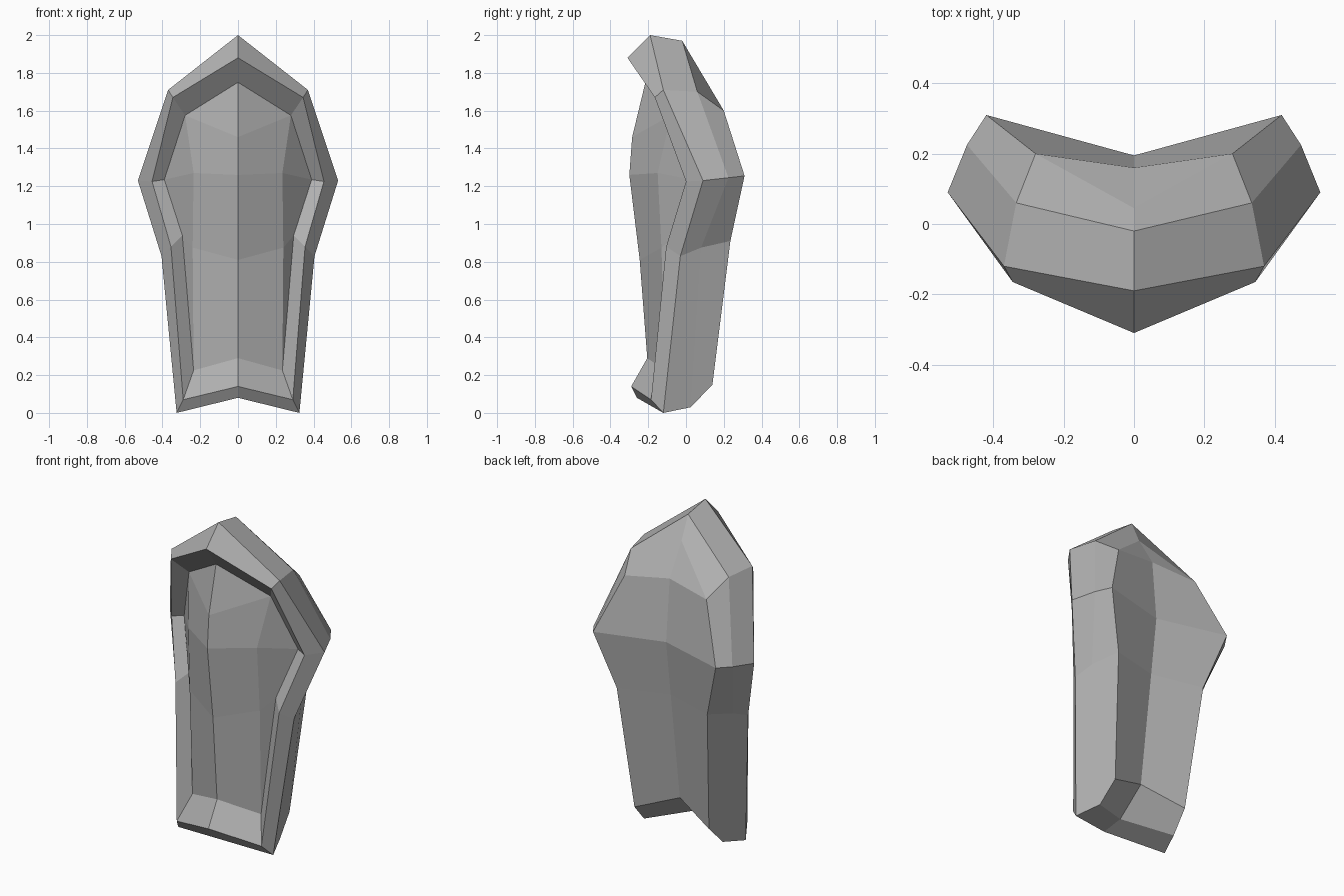
import bpy
import bmesh

# Remove only the default cube
default_cube = bpy.data.objects.get("Cube")
if default_cube:
    bpy.data.objects.remove(default_cube, do_unlink=True)


def make_material(name, colour):
    material = bpy.data.materials.new(name)
    material.use_nodes = True
    material.diffuse_color = colour
    shader = material.node_tree.nodes["Principled BSDF"]
    shader.inputs["Base Color"].default_value = colour
    return material


# Half contours of the guard, each running from top centre,
# around the flared side, down to bottom centre
recess_edge = [(0, -.215, 1.75), (.28, -.08, 1.575), (.39, .03, 1.235),
               (.295, -.05, .94), (.235, -.11, .225), (0, -.205, .29)]
front_ridge = [(0, -.31, 1.88), (.345, -.165, 1.67), (.455, 0, 1.225),
               (.355, -.105, .88), (.29, -.185, .07), (0, -.29, .14)]
outer_rim = [(0, -.19, 2), (.37, -.12, 1.71), (.53, .09, 1.23),
             (.405, -.03, .83), (.325, -.12, 0), (0, -.26, .08)]
side_rim = [(0, -.02, 1.97), (.335, .06, 1.7), (.475, .225, 1.245),
            (.375, .08, .875), (.27, .025, .03), (0, -.12, .1)]
back_edge = [(0, .045, 1.83), (.28, .2, 1.6), (.42, .31, 1.255),
             (.31, .235, .91), (.255, .14, .15), (0, .06, .245)]

# Centre spines of the two panels, and the shoulder points of the front one
front_spine = [(0, -.285, 1.46), (0, -.3, 1.26), (0, -.245, .81)]
front_shoulder = [(.235, -.15, 1.27), (.24, -.13, .875)]
back_spine = [(0, .16, 1.64), (0, .195, 1.26), (0, .15, .92)]


def build_half(bm, side):
    """Add one half of the guard; side is +1 or -1 along x."""
    def add(points):
        return [bm.verts.new((side * x, y, z)) for x, y, z in points]

    contours = (recess_edge, front_ridge, outer_rim, side_rim, back_edge)
    rings = [add(contour) for contour in contours]

    # Rim bands between neighbouring contours
    for ring, following in zip(rings, rings[1:]):
        for i in range(len(ring) - 1):
            bm.faces.new((ring[i], ring[i + 1], following[i + 1], following[i]))

    # Bulging front panel inside the recess
    top, brow, flare, waist, corner, foot = rings[0]
    upper, middle, lower = add(front_spine)
    chest, shin = add(front_shoulder)
    for face in ((top, brow, upper),
                 (brow, chest, middle, upper),
                 (brow, flare, chest),
                 (flare, waist, shin, chest),
                 (chest, shin, lower, middle),
                 (waist, corner, shin),
                 (shin, corner, foot, lower)):
        bm.faces.new(face)

    # Hollow back panel
    top, brow, flare, waist, corner, foot = rings[-1]
    upper, middle, lower = add(back_spine)
    for face in ((top, brow, upper),
                 (brow, flare, middle, upper),
                 (flare, waist, lower, middle),
                 (waist, corner, foot, lower)):
        bm.faces.new(face)


# Join both halves along the centre line into one flat-shaded shell
bm = bmesh.new()
for side in (1, -1):
    build_half(bm, side)
bmesh.ops.remove_doubles(bm, verts=bm.verts[:], dist=.0005)
bmesh.ops.recalc_face_normals(bm, faces=bm.faces[:])
mesh = bpy.data.meshes.new("limb_guard")
bm.to_mesh(mesh)
bm.free()

mesh.materials.append(make_material("plain grey", (.45, .45, .45, 1)))
guard = bpy.data.objects.new("limb_guard", mesh)
bpy.context.collection.objects.link(guard)
